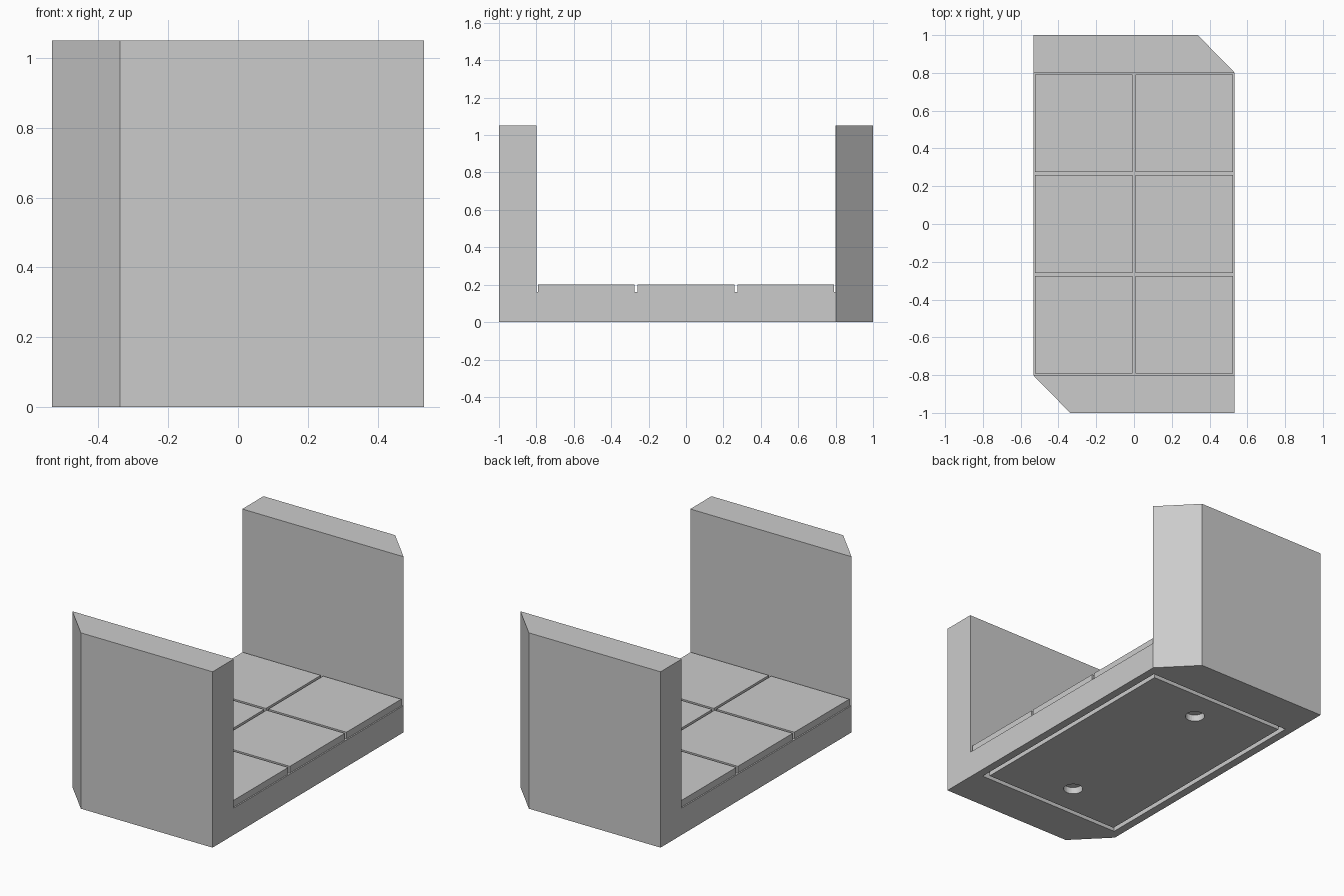
import bpy, bmesh
from mathutils import Vector, Matrix

HALF_X, HALF_Y, WALL_Y = 0.532, 1.0, 0.8
WALL_TOP, FLOOR_Z, TILE_TOP = 1.05, 0.16, 0.2

cube = bpy.data.objects.get("Cube")
if cube:
    bpy.data.objects.remove(cube, do_unlink=True)

stone = bpy.data.materials.new("stone_grey")
stone.use_nodes = True
stone.diffuse_color = (0.6, 0.6, 0.6, 1)
stone.node_tree.nodes["Principled BSDF"].inputs["Base Color"].default_value = (0.6, 0.6, 0.6, 1)


def make_object(name, bm):
    bmesh.ops.recalc_face_normals(bm, faces=bm.faces)
    mesh = bpy.data.meshes.new(name)
    bm.to_mesh(mesh)
    bm.free()
    mesh.materials.append(stone)
    obj = bpy.data.objects.new(name, mesh)
    bpy.context.collection.objects.link(obj)
    return obj


def add_box(bm, low, high):
    low, high = Vector(low), Vector(high)
    place = Matrix.Translation((low + high) / 2) @ Matrix.Diagonal((*(high - low), 1))
    bmesh.ops.create_cube(bm, size=1, matrix=place)


def combine(target, tool, operation):
    mod = target.modifiers.new(tool.name, 'BOOLEAN')
    mod.operation, mod.object, mod.solver = operation, tool, 'EXACT'
    bpy.context.view_layer.objects.active = target
    bpy.ops.object.modifier_apply(modifier=mod.name)
    bpy.data.objects.remove(tool, do_unlink=True)


# Corridor body: U-shaped profile swept across the width
bm = bmesh.new()
profile = [(-HALF_Y, 0), (HALF_Y, 0), (HALF_Y, WALL_TOP), (WALL_Y, WALL_TOP),
           (WALL_Y, FLOOR_Z), (-WALL_Y, FLOOR_Z), (-WALL_Y, WALL_TOP), (-HALF_Y, WALL_TOP)]
face = bm.faces.new([bm.verts.new((-HALF_X, y, z)) for y, z in profile])
swept = bmesh.ops.extrude_face_region(bm, geom=[face])["geom"]
bmesh.ops.translate(bm, vec=(2 * HALF_X, 0, 0),
                    verts=[v for v in swept if isinstance(v, bmesh.types.BMVert)])
bmesh.ops.recalc_face_normals(bm, faces=bm.faces)

# Chamfered corners at two opposite ends of the walls
for side in (-1, 1):
    cut = bmesh.ops.bisect_plane(
        bm, geom=bm.verts[:] + bm.edges[:] + bm.faces[:], clear_outer=True,
        plane_co=(side * HALF_X, side * (WALL_Y + 0.002), 0),
        plane_no=(side * 0.198, side * 0.194, 0))["geom_cut"]
    bmesh.ops.holes_fill(bm, edges=[e for e in cut if isinstance(e, bmesh.types.BMEdge)])
body = make_object("corridor_body", bm)

# Recess under the base, refilled by a smaller panel to leave a frame groove
bm = bmesh.new()
add_box(bm, (-0.483, -0.75, -0.1), (0.483, 0.75, 0.04))
combine(body, make_object("base_recess", bm), 'DIFFERENCE')

bm = bmesh.new()
add_box(bm, (-0.455, -0.722, 0), (0.455, 0.722, 0.06))
# Floor tiles, two by three
module, inset = HALF_X, 0.008
for col in range(2):
    for row in range(3):
        x = (col - 1) * module
        y = (row - 1.5) * WALL_Y * 2 / 3
        add_box(bm, (x + inset, y + inset, 0.1),
                (x + module - inset, y + WALL_Y * 2 / 3 - inset, TILE_TOP))
combine(body, make_object("floor_tiles", bm), 'UNION')

# Round sockets in the underside
bm = bmesh.new()
for y in (-0.533, 0.533):
    bmesh.ops.create_cone(bm, cap_ends=True, segments=32, radius1=0.054, radius2=0.054,
                          depth=0.08, matrix=Matrix.Translation((0, y, 0)))
combine(body, make_object("base_sockets", bm), 'DIFFERENCE')
